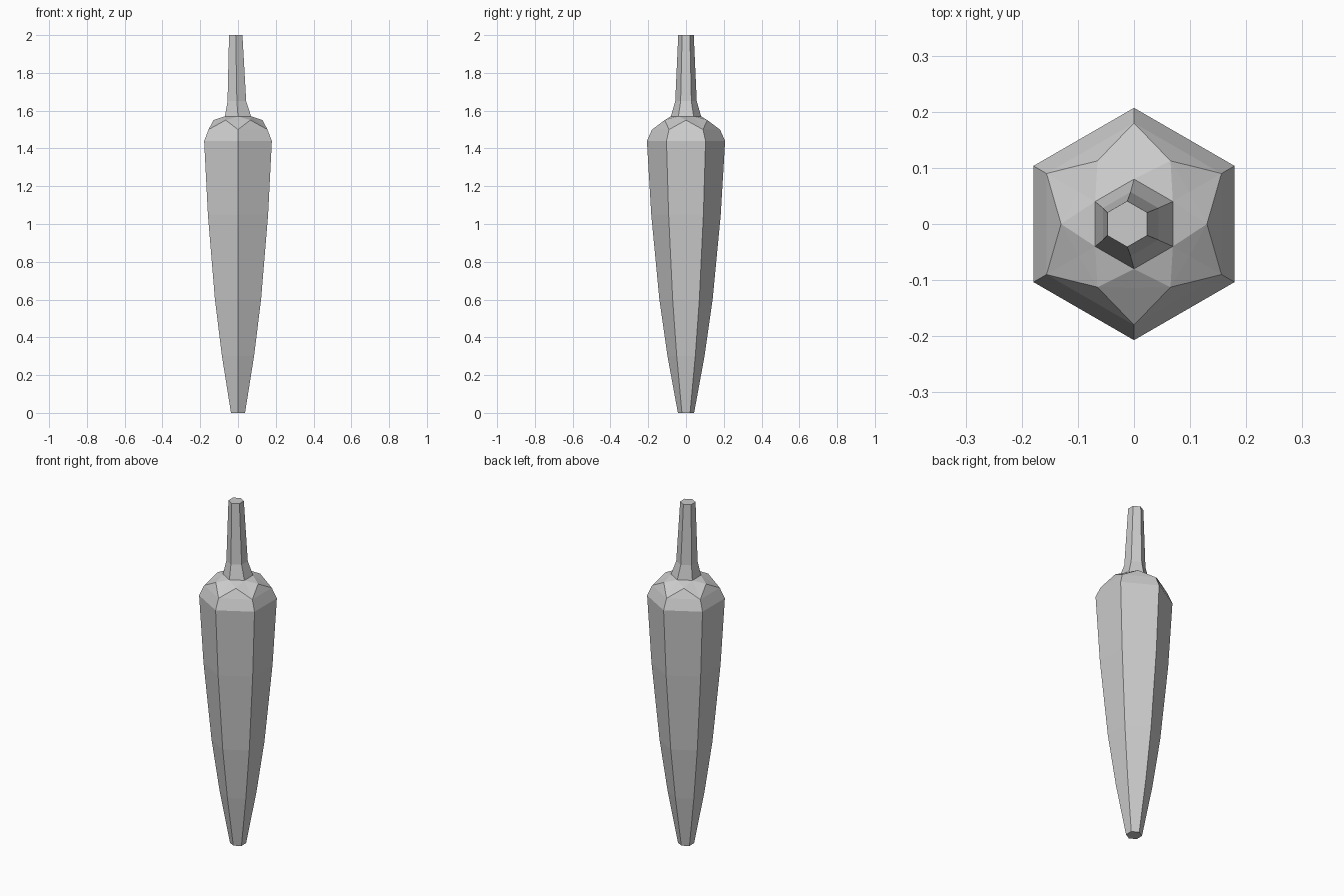
import bpy
import bmesh
from math import cos, sin, pi

cube = bpy.data.objects.get("Cube")
if cube:
    bpy.data.objects.remove(cube, do_unlink=True)

SIDES = 6

grey = bpy.data.materials.new("plain_grey")
grey.use_nodes = True
grey.diffuse_color = (0.6, 0.6, 0.6, 1)
grey.node_tree.nodes["Principled BSDF"].inputs["Base Color"].default_value = (0.6, 0.6, 0.6, 1)


def ring(bm, radius, z, shift=0.0, turn=0.0):
    """Six points with corners on the y axis, or turned half a side."""
    angles = [pi / 6 + turn + k * 2 * pi / SIDES for k in range(SIDES)]
    return [bm.verts.new((shift + radius * cos(a), radius * sin(a), z)) for a in angles]


def finish(bm, name):
    mesh = bpy.data.meshes.new(name)
    bm.to_mesh(mesh)
    bm.free()
    mesh.materials.append(grey)
    obj = bpy.data.objects.new(name, mesh)
    bpy.context.collection.objects.link(obj)
    return obj


def loft(name, profile, cap_bottom=False, cap_top=False):
    """Join hexagonal rings given as (radius, z, x shift)."""
    bm = bmesh.new()
    rings = [ring(bm, *p) for p in profile]
    for low, high in zip(rings, rings[1:]):
        for k in range(SIDES):
            n = (k + 1) % SIDES
            bm.faces.new((low[k], low[n], high[n], high[k]))
    if cap_bottom:
        bm.faces.new(rings[0][::-1])
    if cap_top:
        bm.faces.new(rings[-1])
    return finish(bm, name)


# Long tapering body
loft("body", [(0.043, 0, 0), (0.098, 0.3, 0), (0.141, 0.6, 0),
              (0.184, 1.05, 0), (0.207, 1.44, 0), (0.18, 1.5, 0)], cap_bottom=True)

# Faceted shoulder: star of triangles between body and neck
bm = bmesh.new()
outer = ring(bm, 0.18, 1.5)
middle = ring(bm, 0.114, 1.547)
points = ring(bm, 0.13, 1.55, turn=pi / SIDES)
inner = ring(bm, 0.08, 1.57)
for k in range(SIDES):
    n = (k + 1) % SIDES
    p = points[k]
    for tri in ((outer[k], outer[n], p), (outer[n], middle[n], p), (outer[k], p, middle[k]),
                (middle[k], p, inner[k]), (p, inner[n], inner[k]), (p, middle[n], inner[n])):
        bm.faces.new(tri)
finish(bm, "shoulder")

# Slightly leaning neck
loft("neck", [(0.08, 1.57, 0), (0.057, 1.65, -0.006), (0.041, 2, -0.012)], cap_top=True)
